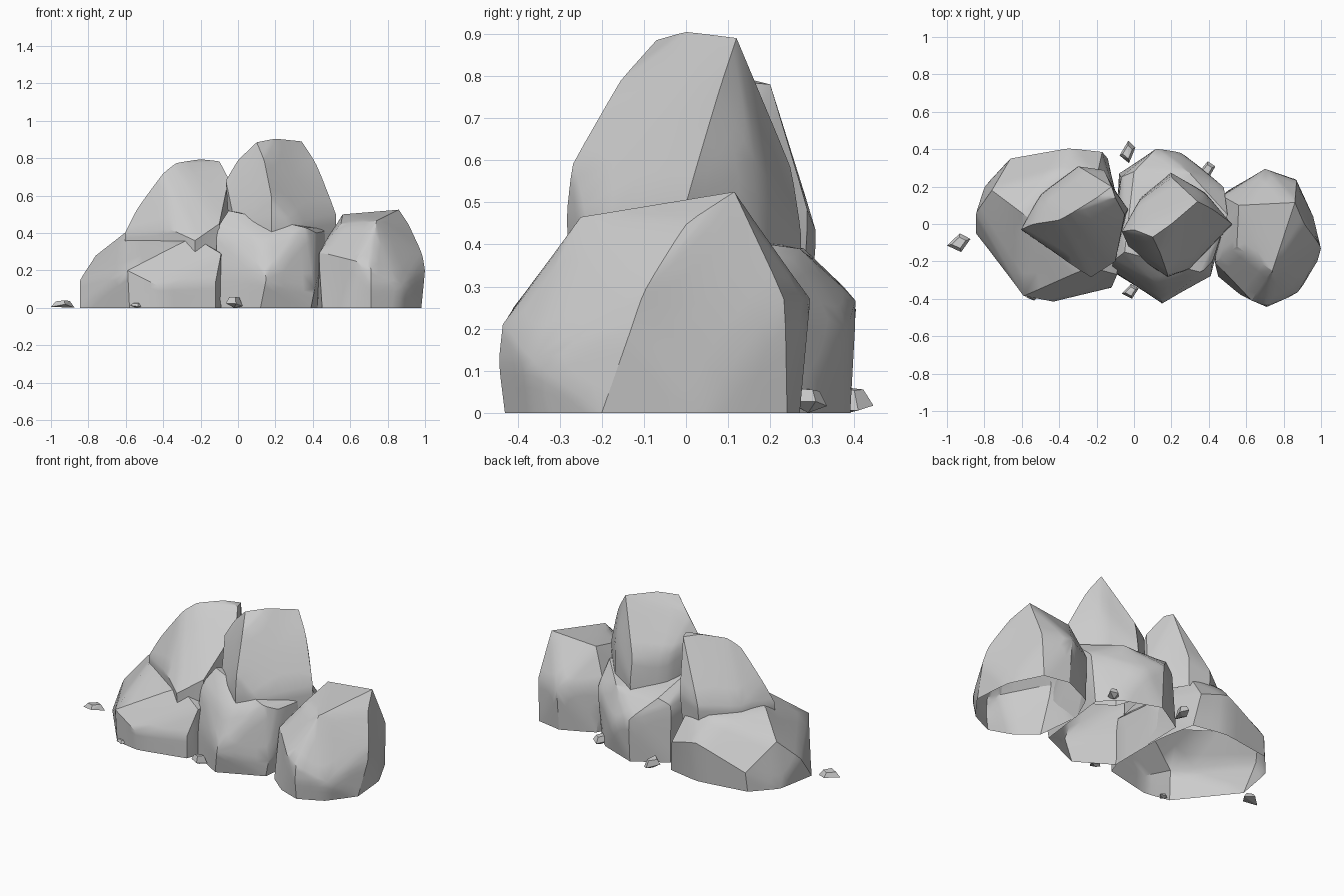
import bpy, bmesh, random
random.seed(4)


def boulder(name, pts, levels=2, open_bottom=True):
    """Faceted stone: hull of a few corner points, softened between its hard ridges."""
    bm = bmesh.new()
    for p in pts:
        bm.verts.new(p)
    bmesh.ops.convex_hull(bm, input=bm.verts[:])
    bmesh.ops.delete(bm, geom=[v for v in bm.verts if not v.link_faces], context='VERTS')
    bmesh.ops.recalc_face_normals(bm, faces=bm.faces[:])
    bmesh.ops.dissolve_limit(bm, angle_limit=0.14, verts=bm.verts[:], edges=bm.edges[:])
    bm.normal_update()
    if open_bottom:
        under = [f for f in bm.faces if f.normal.z < -0.75]
        bmesh.ops.delete(bm, geom=under, context='FACES')
    crease = bm.edges.layers.float.new('crease_edge')
    for e in bm.edges:
        a = e.calc_face_angle(1.0)
        e[crease] = max(0.35, min(1.0, a / 0.6))
    me = bpy.data.meshes.new(name)
    bm.to_mesh(me)
    bm.free()
    ob = bpy.data.objects.new(name, me)
    bpy.context.collection.objects.link(ob)
    if levels:
        m = ob.modifiers.new("soften", 'SUBSURF')
        m.levels = m.render_levels = levels
        bpy.ops.object.select_all(action='DESELECT')
        ob.select_set(True)
        bpy.context.view_layer.objects.active = ob
        bpy.ops.object.modifier_apply(modifier=m.name)
        bpy.ops.object.shade_smooth_by_angle(angle=0.5)
    return ob


# Right boulder
boulder("right_boulder", [
    (.86, .115, .525), (.56, .10, .50), (.55, -.12, .45), (.74, -.25, .465), (.91, .0, .45),
    (.985, -.1, .29), (1.0, -.13, .2), (.98, -.2, 0), (.63, -.41, .25), (.71, -.435, .21),
    (.71, -.445, .12), (.71, -.43, 0), (.88, -.37, .12), (.86, -.36, 0), (.57, -.38, 0),
    (.45, -.28, 0), (.43, -.2, .3), (.42, 0, 0), (.47, .15, .3), (.5, .18, 0),
    (.7, .295, .27), (.7, .27, 0), (.87, .235, .27), (.86, .24, 0), (.96, .04, 0)])

# Left base boulder
boulder("left_base_boulder", [
    (-.845, -.05, 0), (-.845, .06, .15), (-.76, .18, .28), (-.80, .2, 0), (-.66, .35, .12),
    (-.67, .34, 0), (-.35, .405, .25), (-.35, .39, 0), (-.17, .385, .2), (-.14, .35, 0),
    (-.60, .06, .405), (-.40, .28, .37), (-.2, .25, .38), (-.24, -.23, .38), (-.59, -.385, .2),
    (-.58, -.38, 0), (-.43, -.415, .12), (-.42, -.41, 0), (-.12, -.34, .14), (-.09, -.27, .29),
    (-.09, -.25, 0), (-.12, -.34, 0), (-.08, .1, .25), (-.09, .1, 0)])

# Left upper boulder
boulder("left_upper_boulder", [
    (-.605, -.03, .40), (-.60, -.03, .30), (-.54, 0, .53), (-.50, .16, .42), (-.49, .16, .30),
    (-.40, .02, .72), (-.33, .06, .775), (-.2, .14, .795), (-.10, .14, .785), (-.12, .2, .78),
    (-.05, .05, .69), (-.03, .08, .45), (-.30, .31, .43), (-.17, .225, .7), (-.16, .29, .48),
    (-.17, .28, .30), (-.30, .30, .30), (-.36, -.2, .42), (-.36, -.2, .30), (-.23, -.285, .36),
    (-.23, -.28, .30), (-.10, -.2, .45), (-.1, -.2, .30), (-.04, .08, .30)])

# Centre base boulder
boulder("centre_base_boulder", [
    (-.05, -.15, .52), (-.115, -.2, .42), (-.115, -.25, .2), (-.09, -.27, 0), (.13, -.33, .36),
    (.15, -.425, .15), (.12, -.4, 0), (.36, -.26, .43), (.42, -.2, .40), (.41, -.28, .1),
    (.39, -.28, 0), (.5, .05, .42), (.48, .2, .3), (.45, .2, 0), (.12, .405, .27),
    (.12, .39, 0), (.25, .385, .2), (.36, .3, 0), (-.07, .25, .35), (-.08, .27, 0),
    (.3, .27, .39), (0, .28, .39)])

# Centre top boulder
boulder("centre_top_boulder", [
    (.34, .12, .89), (.2, 0, .905), (.10, -.07, .885), (0, -.03, .79), (-.065, -.04, .68),
    (-.04, -.05, .3), (.14, -.155, .79), (.18, -.27, .59), (.18, -.285, .46), (.18, -.27, .3),
    (.30, -.24, .45), (.30, -.23, .3), (.525, 0, .5), (.52, -.01, .3), (.42, .08, .77),
    (.38, .17, .6), (.38, .17, .3), (.2, .275, .42), (.2, .25, .58), (.19, .27, .3),
    (.03, .13, .6), (.04, .15, .3), (-.01, -.16, .42), (0, -.16, .3)])

# Loose pebbles: x, y, width, depth, height
PEBBLES = [(-.937, -.10, .126, .10, .042), (-.035, .385, .085, .12, .065),
           (-.02, -.36, .09, .08, .06), (-.54, -.385, .07, .05, .03),
           (.39, .29, .09, .09, .06)]
for i, (x, y, w, d, h) in enumerate(PEBBLES):
    pts = []
    for sx, sy in ((-1, -.3), (.1, 1), (1, .4), (.2, -1)):
        pts.append((x + sx * w / 2, y + sy * d / 2, h * random.uniform(0, .5)))
        pts.append((x + sx * w * .3, y + sy * d * .3, h * random.uniform(.8, 1)))
    pts.append((x, y, 0))
    boulder(f"pebble_{i + 1}", pts, levels=0, open_bottom=False)
